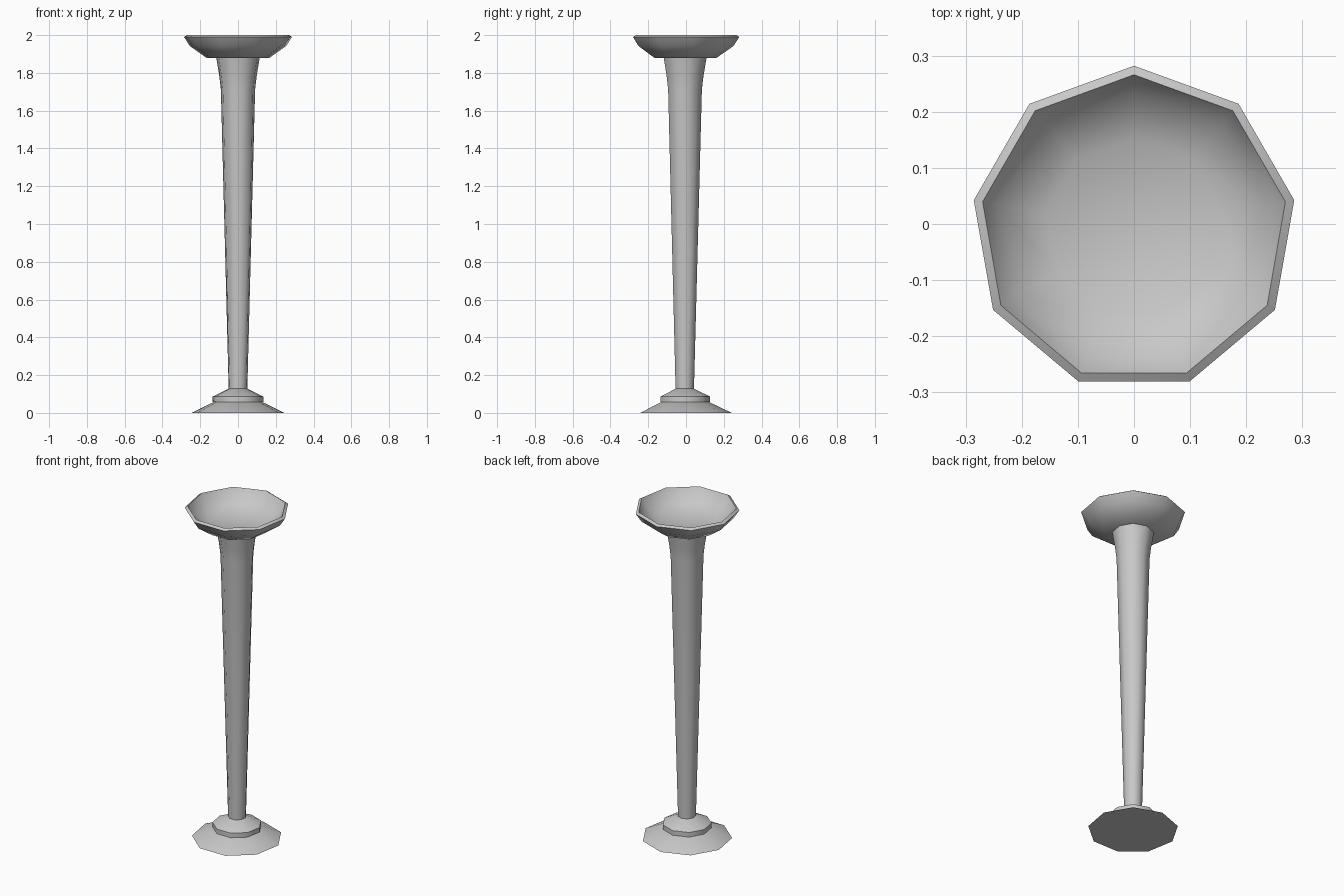
import bpy
import bmesh
import math

SIDES = 9
AXIS_Y = -0.008  # centres the nine-sided rim's bounds on y = 0

if "Cube" in bpy.data.objects:
    bpy.data.objects.remove(bpy.data.objects["Cube"])

stone = bpy.data.materials.new("pale_grey_stone")
stone.use_nodes = True
colour = (0.58, 0.58, 0.58, 1)
stone.diffuse_color = colour
stone.node_tree.nodes["Principled BSDF"].inputs["Base Color"].default_value = colour


def lathe(name, profile):
    """Turn (radius, height) points into a nine-sided solid; radius 0 makes a tip."""
    bm = bmesh.new()
    rings = []
    for r, z in profile:
        count = SIDES if r > 0 else 1
        ring = []
        for i in range(count):
            a = math.pi / 2 + math.tau * i / SIDES
            ring.append(bm.verts.new((r * math.cos(a), r * math.sin(a) + AXIS_Y, z)))
        rings.append(ring)
    for low, high in zip(rings, rings[1:]):
        for i in range(SIDES):
            j = (i + 1) % SIDES
            if len(high) == 1:
                bm.faces.new((low[i], low[j], high[0]))
            else:
                bm.faces.new((low[i], low[j], high[j], high[i]))
    # Close flat ends
    bm.faces.new(rings[0][::-1])
    if len(rings[-1]) > 1:
        bm.faces.new(rings[-1])
    bmesh.ops.recalc_face_normals(bm, faces=bm.faces)
    mesh = bpy.data.meshes.new(name)
    bm.to_mesh(mesh)
    bm.free()
    mesh.materials.append(stone)
    obj = bpy.data.objects.new(name, mesh)
    bpy.context.collection.objects.link(obj)
    bpy.ops.object.select_all(action="DESELECT")
    obj.select_set(True)
    bpy.context.view_layer.objects.active = obj
    bpy.ops.object.shade_smooth_by_angle(angle=math.radians(45))
    return obj


# Wide sloping foot, flat underneath
lathe("foot", [(0.25, 0), (0.125, 0.06)])

# Collar with a bevelled top
lathe("collar", [(0.136, 0.058), (0.136, 0.086), (0.05, 0.128)])

# Slender stem, flaring near the top
lathe("stem", [(0.05, 0.12), (0.092, 1.71), (0.1, 1.78), (0.117, 1.882)])

# Shallow dish: outer wall, bevelled rim, hollow inside
lathe("dish", [(0.17, 1.88), (0.259, 1.942), (0.29, 1.99), (0.274, 2.0),
               (0.244, 1.95), (0.16, 1.906), (0, 1.9)])
